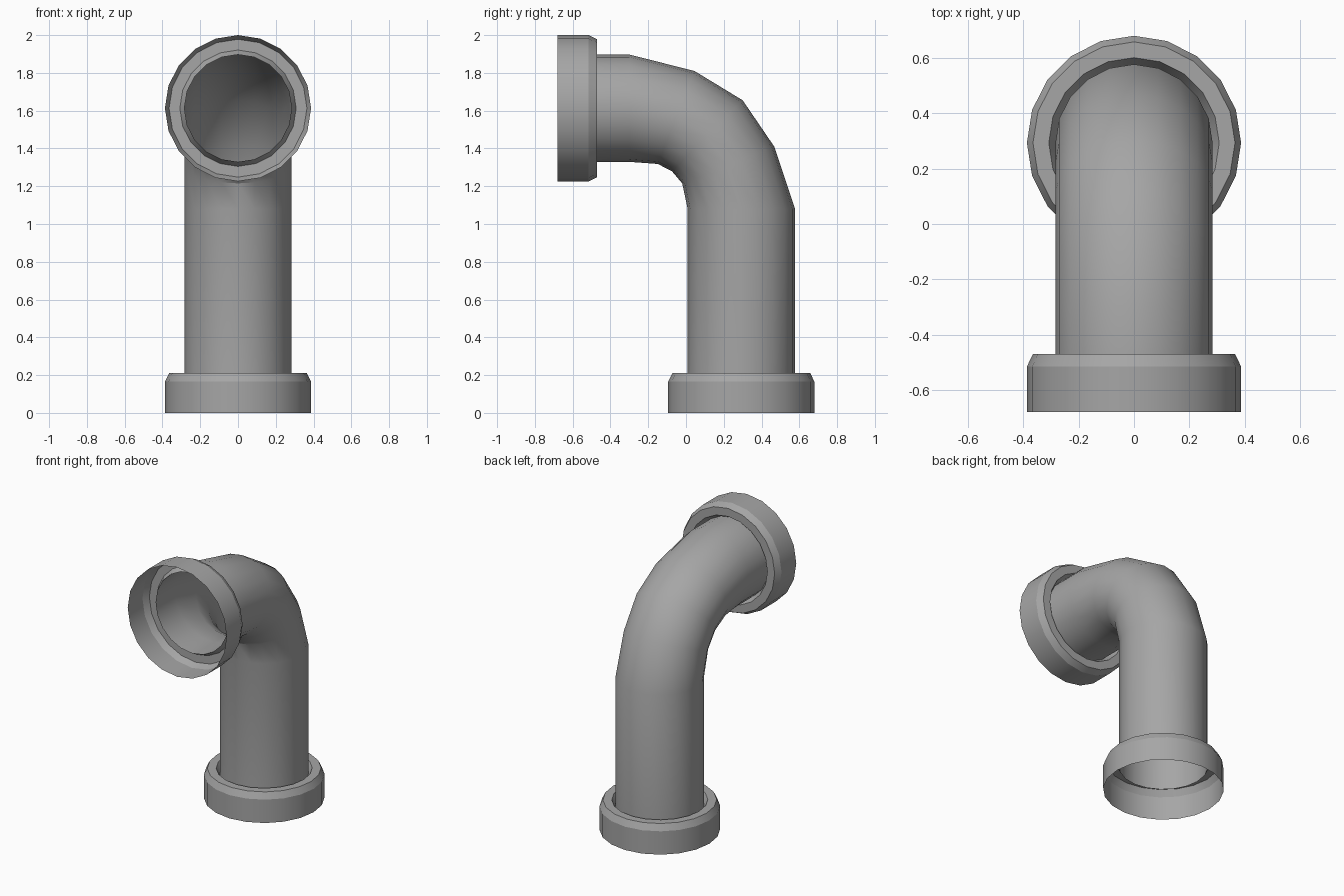
import bpy, math
from mathutils import Vector

if "Cube" in bpy.data.objects:
    bpy.data.objects.remove(bpy.data.objects["Cube"])

SIDES = 20
R = 0.284          # pipe radius
CY, CZ = 0.293, 1.613   # axis of the vertical leg / horizontal leg
X, Y, Z = Vector((1, 0, 0)), Vector((0, 1, 0)), Vector((0, 0, 1))

# Dark grey shared by all parts
grey = bpy.data.materials.new("dark_grey")
grey.diffuse_color = (0.38, 0.38, 0.38, 1)
grey.use_nodes = True
grey.node_tree.nodes["Principled BSDF"].inputs["Base Color"].default_value = grey.diffuse_color


def loft(name, rings):
    """Skin rings given as (centre, half-width vector in the YZ plane, x radius)."""
    verts, faces = [], []
    for c, u, rx in rings:
        for i in range(SIDES):
            a = 2 * math.pi * i / SIDES
            verts.append(c + u * math.cos(a) + X * rx * math.sin(a))
    for k in range(len(rings) - 1):
        for i in range(SIDES):
            j = (i + 1) % SIDES
            faces.append((k * SIDES + i, k * SIDES + j,
                          (k + 1) * SIDES + j, (k + 1) * SIDES + i))
    me = bpy.data.meshes.new(name)
    me.from_pydata(verts, [], faces)
    # Make faces point away from the axis
    if X.cross(rings[1][0] - rings[0][0]).dot(rings[0][1]) < 0:
        me.flip_normals()
    me.materials.append(grey)
    ob = bpy.data.objects.new(name, me)
    bpy.context.collection.objects.link(ob)
    bpy.ops.object.select_all(action='DESELECT')
    ob.select_set(True)
    bpy.context.view_layer.objects.active = ob
    bpy.ops.object.shade_smooth_by_angle(angle=math.radians(25))


# Elbow pipe: each section spans an outer and an inner (y, z) point
sections = [
    ((CY + R, 0.165), (CY - R, 0.165)),
    ((CY + R, 1.08), (CY - R, 1.08)),
    ((0.467, 1.41), (-0.02, 1.215)),
    ((0.30, 1.655), (-0.075, 1.28)),
    ((0.045, 1.81), (-0.15, 1.318)),
    ((-0.30, CZ + R), (-0.30, CZ - R)),
    ((-0.515, CZ + R), (-0.515, CZ - R)),
]
rings = []
for o, i in sections:
    o, i = Vector((0, *o)), Vector((0, *i))
    rings.append(((o + i) / 2, (o - i) / 2, R))
loft("elbow_pipe", rings)

# Socket collars: open mouth, chamfered shoulder, recessed lip meeting the pipe
profile = [(0.387, 0.0), (0.387, 0.165), (0.365, 0.21), (0.308, 0.21), (R, 0.165)]


def collar(name, origin, axis, side):
    loft(name, [(origin + axis * h, side * r, r) for r, h in profile])


collar("bottom_collar", Vector((0, CY, 0)), Z, Y)
collar("front_collar", Vector((0, -0.68, CZ)), Y, Z)
